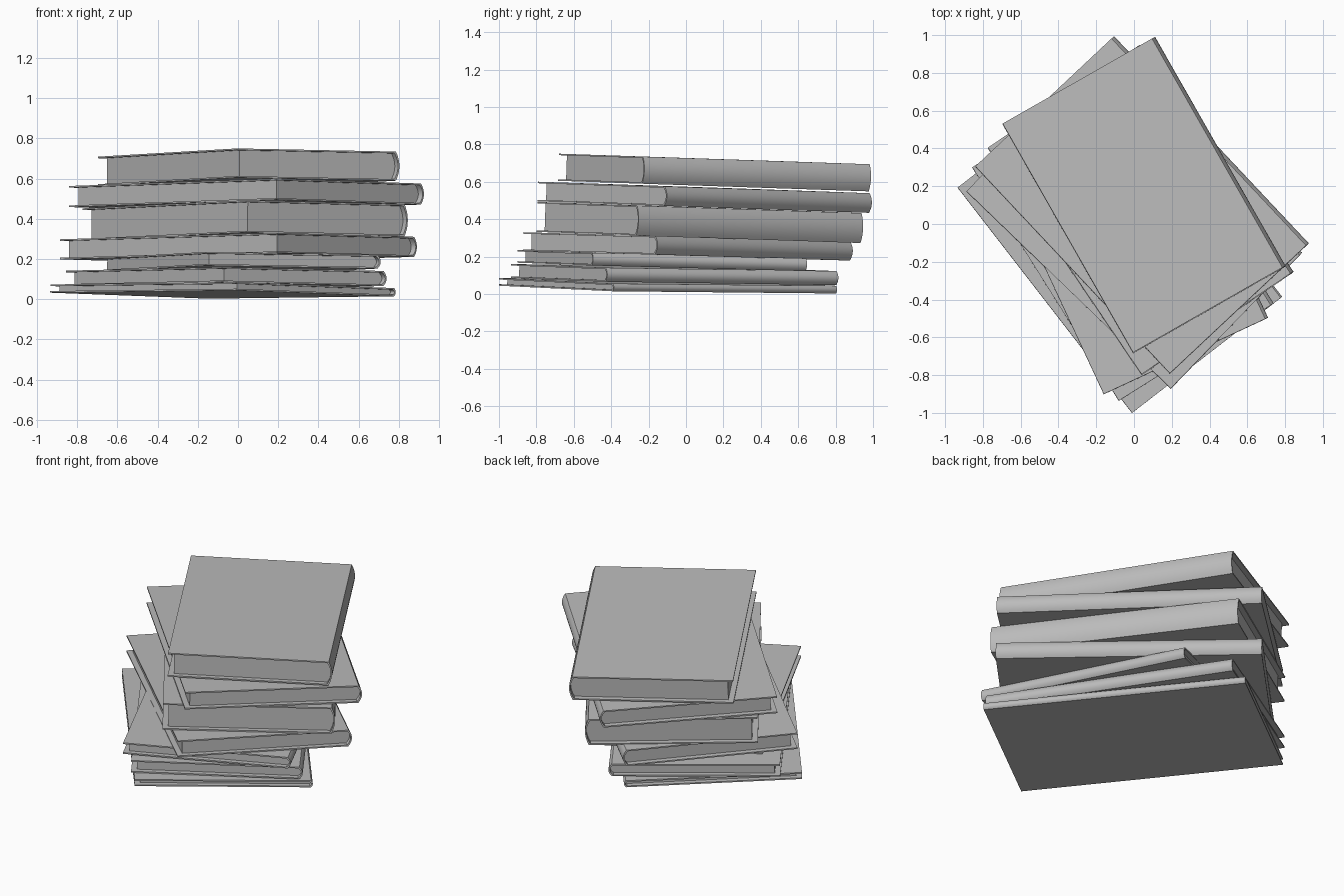
import bpy, bmesh, math
from mathutils import Matrix, Vector

cube = bpy.data.objects.get("Cube")
if cube:
    bpy.data.objects.remove(cube)

GREY = (0.5, 0.5, 0.5, 1)
grey = bpy.data.materials.new("plain_grey")
grey.use_nodes = True
grey.diffuse_color = GREY
grey.node_tree.nodes["Principled BSDF"].inputs["Base Color"].default_value = GREY

BOARD = 0.008   # cover board thickness
INSET = 0.032   # overhang of the covers past the pages


def prism(name, profile, start, end, frame):
    """Extrude a (width, height) profile along the book's length."""
    bm = bmesh.new()
    face = bm.faces.new([bm.verts.new((u, start, w)) for u, w in profile])
    out = bmesh.ops.extrude_face_region(bm, geom=[face])
    verts = [g for g in out["geom"] if isinstance(g, bmesh.types.BMVert)]
    bmesh.ops.translate(bm, verts=verts, vec=(0, end - start, 0))
    bmesh.ops.recalc_face_normals(bm, faces=bm.faces)
    mesh = bpy.data.meshes.new(name)
    bm.to_mesh(mesh)
    bm.free()
    mesh.materials.append(grey)
    mesh.shade_smooth()
    mesh.set_sharp_from_angle(angle=math.radians(30))
    obj = bpy.data.objects.new(name, mesh)
    bpy.context.collection.objects.link(obj)
    obj.matrix_world = frame


def arc(base, bulge, low, high, steps=10):
    """Points of the rounded spine, from low to high."""
    points = []
    for i in range(steps + 1):
        t = i / steps
        points.append((base + bulge * 4 * t * (1 - t), low + (high - low) * t))
    return points


def book(name, front, right, left, thick):
    """Three top-cover corners fix the position, turn and tilt."""
    front, right, left = Vector(front), Vector(right), Vector(left)
    width, length = (right - front).length, (left - front).length
    u = (right - front).normalized()
    n = u.cross(left - front).normalized()
    frame = Matrix((u, n.cross(u), n)).transposed().to_4x4()
    frame.translation = front - n * thick

    # Cover: two boards joined by a rounded spine, in one C-shaped profile
    bulge = min(0.02, thick * 0.25)
    base = width - bulge
    outer = arc(base, bulge, 0, thick)
    inner = arc(base - BOARD, bulge, BOARD, thick - BOARD)
    profile = [(0, 0)] + outer + [(0, thick), (0, thick - BOARD)]
    profile += inner[::-1] + [(0, BOARD)]
    prism(name + "_cover", profile, 0, length, frame)

    # Page block, set in on the three open sides
    pages = [(INSET, BOARD)] + arc(base - BOARD, bulge, BOARD, thick - BOARD)
    pages.append((INSET, thick - BOARD))
    prism(name + "_pages", pages, INSET, length - INSET, frame)


# Stack from the bottom up
book("bottom_book", (-.01, -1, .085), (.785, -.385, .055), (-.925, .2, .073), .041)
book("second_book", (-.08, -.935, .16), (.74, -.42, .14), (-.857, .3, .142), .075)
book("small_book", (-.16, -.9, .235), (.71, -.495, .22), (-.69, .245, .205), .068)
book("fourth_book", (.195, -.87, .33), (.89, -.15, .31), (-.885, .175, .298), .1)
book("thick_book", (.04, -.795, .492), (.845, -.25, .472), (-.78, .4, .452), .16)
book("sixth_book", (.19, -.79, .6), (.925, -.1, .575), (-.835, .31, .563), .105)
book("top_book", (-.005, -.68, .75), (.803, -.22, .734), (-.69, .535, .709), .145)
